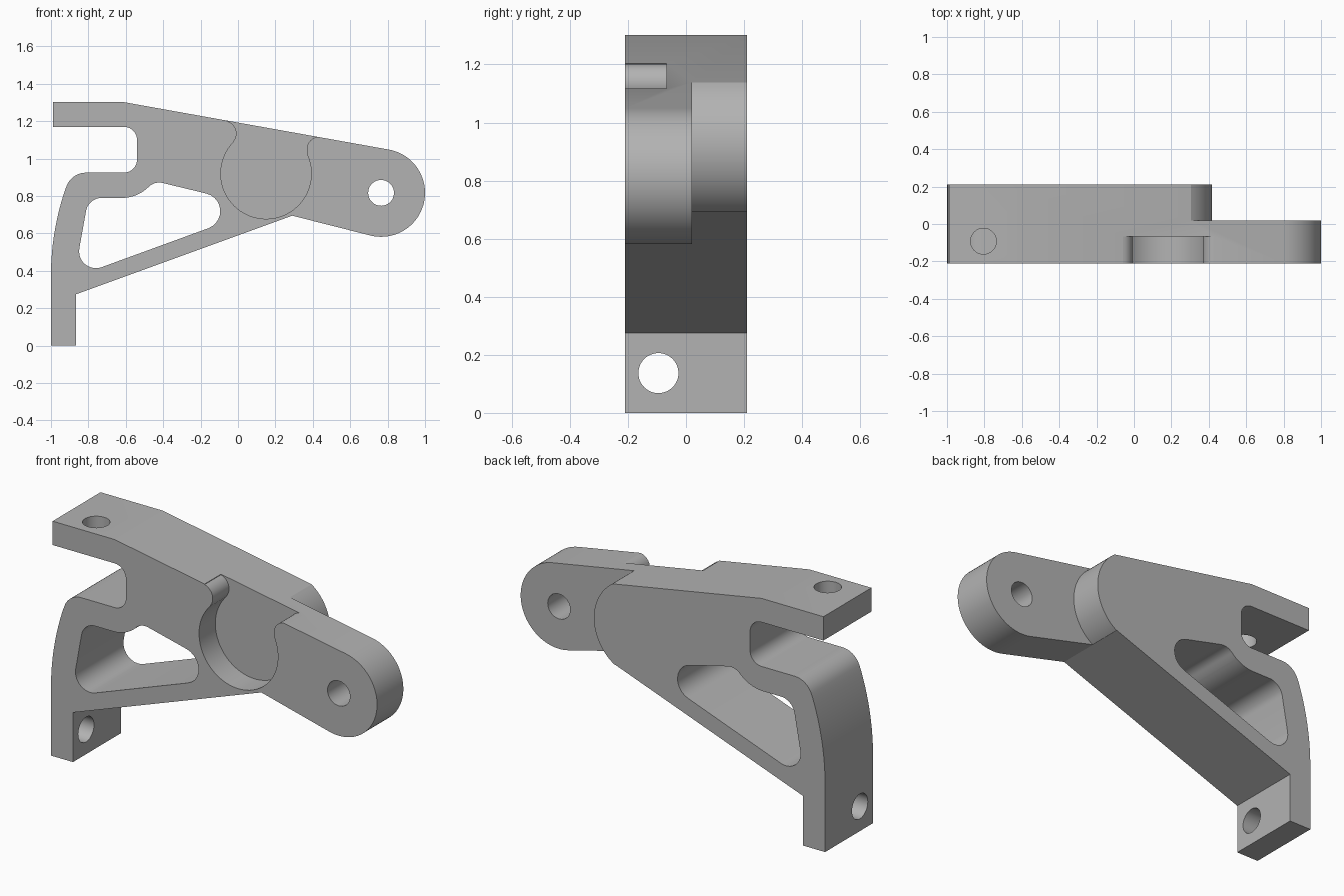
import bpy, bmesh
from math import radians, cos, sin, tan, pi, sqrt
from mathutils import Vector

cube = bpy.data.objects.get("Cube")
if cube:
    bpy.data.objects.remove(cube, do_unlink=True)

FRONT, BACK = -0.21, 0.21

metal = bpy.data.materials.new("plain grey metal")
metal.use_nodes = True
grey = (0.45, 0.45, 0.45, 1)
metal.diffuse_color = grey
metal.node_tree.nodes["Principled BSDF"].inputs["Base Color"].default_value = grey


def arc(cx, cz, r, start, end, steps=24):
    """Points on an arc, angles in degrees."""
    angles = [radians(start + (end - start) * i / steps) for i in range(steps + 1)]
    return [(cx + r * cos(a), cz + r * sin(a)) for a in angles]


def fillet(corners, steps=10):
    """Round each (x, z, radius) corner of a closed outline."""
    out = []
    for i, (x, z, *rest) in enumerate(corners):
        r = rest[0] if rest else 0
        p = Vector((x, z))
        if not r:
            out.append((x, z))
            continue
        a = (Vector(corners[i - 1][:2]) - p).normalized()
        b = (Vector(corners[(i + 1) % len(corners)][:2]) - p).normalized()
        half = a.angle(b) / 2
        centre = p + (a + b).normalized() * (r / sin(half))
        u = p + a * (r / tan(half)) - centre
        v = p + b * (r / tan(half)) - centre
        sweep = pi - 2 * half
        for k in range(steps + 1):
            t = k / steps
            q = centre + (u * sin((1 - t) * sweep) + v * sin(t * sweep)) / sin(sweep)
            out.append((q.x, q.y))
    return out


def extrude(name, outline, y0, y1):
    """Prism from an x-z outline between two depths."""
    bm = bmesh.new()
    face = bm.faces.new([bm.verts.new((x, y0, z)) for x, z in outline])
    geom = bmesh.ops.extrude_face_region(bm, geom=[face])["geom"]
    moved = [g for g in geom if isinstance(g, bmesh.types.BMVert)]
    bmesh.ops.translate(bm, verts=moved, vec=(0, y1 - y0, 0))
    bmesh.ops.recalc_face_normals(bm, faces=bm.faces)
    mesh = bpy.data.meshes.new(name)
    bm.to_mesh(mesh)
    bm.free()
    mesh.materials.append(metal)
    obj = bpy.data.objects.new(name, mesh)
    bpy.context.collection.objects.link(obj)
    return obj


def drill(name, location, rotation, r=0.069):
    bpy.ops.mesh.primitive_cylinder_add(vertices=48, radius=r, depth=0.6,
                                        location=location, rotation=rotation)
    obj = bpy.context.object
    obj.name = name
    obj.data.materials.append(metal)
    return obj


# Bracket outline: foot, diagonal strut, arm end, sloped top, flange, curved leg
leg_r = 1.426
leg = [(-1 + leg_r - sqrt(leg_r ** 2 - (z - 0.375) ** 2), z)
       for z in [0.83 - 0.455 * i / 14 for i in range(15)]]
outline = fillet(
    [(-1, 0), (-0.865, 0), (-0.865, 0.275), (0.29, 0.695)]
    + arc(0.765, 0.817, 0.235, 256.3, 440, 40)
    + [(-0.61, 1.302), (-0.99, 1.302), (-0.99, 1.17),
       (-0.54, 1.17, 0.07), (-0.54, 0.925, 0.07), (-0.889, 0.925, 0.11)]
    + leg)
bracket = extrude("bracket_body", outline, FRONT, BACK)

# Weight-saving window
window = extrude("window_cutter", fillet([
    (-0.80, 0.79, 0.085), (-0.54, 0.79, 0.2), (-0.445, 0.88, 0.08),
    (0.143, 0.738, 0.097), (-0.876, 0.366, 0.09)]), -0.4, 0.4)

# Round pocket with a flared mouth, open to the front and top
pocket = extrude("pocket_cutter",
                 arc(0.15, 0.92, 0.242, 136.3, 384.5, 48)
                 + arc(0.435, 1.05, 0.067, 204.5, 85, 14)[1:]
                 + [(0.435, 1.4), (-0.06, 1.4)]
                 + arc(-0.075, 1.135, 0.067, 75, -43.7, 14)[:-1], -0.4, -0.067)

# Rear step: the back half ends in a round shoulder
step = extrude("rear_step_cutter",
               arc(0.152, 0.92, 0.266, -60, 59, 32)
               + [(0.289, 1.5), (1.3, 1.5), (1.3, 0.3), (0.285, 0.3)], 0.02, 0.4)

# Bolt holes in the arm, flange and foot
cutters = [window, pocket, step,
           drill("arm_hole_cutter", (0.765, 0, 0.817), (pi / 2, 0, 0)),
           drill("flange_hole_cutter", (-0.805, -0.092, 1.4), (0, 0, 0)),
           drill("foot_hole_cutter", (-0.93, -0.095, 0.137), (0, pi / 2, 0))]

bpy.ops.object.select_all(action="DESELECT")
bpy.context.view_layer.objects.active = bracket
bracket.select_set(True)
for cutter in cutters:
    cut = bracket.modifiers.new(cutter.name, "BOOLEAN")
    cut.operation = "DIFFERENCE"
    cut.solver = "EXACT"
    cut.object = cutter
    bpy.ops.object.modifier_apply(modifier=cut.name)
for cutter in cutters:
    bpy.data.objects.remove(cutter, do_unlink=True)
bpy.ops.object.shade_smooth_by_angle(angle=radians(25))
